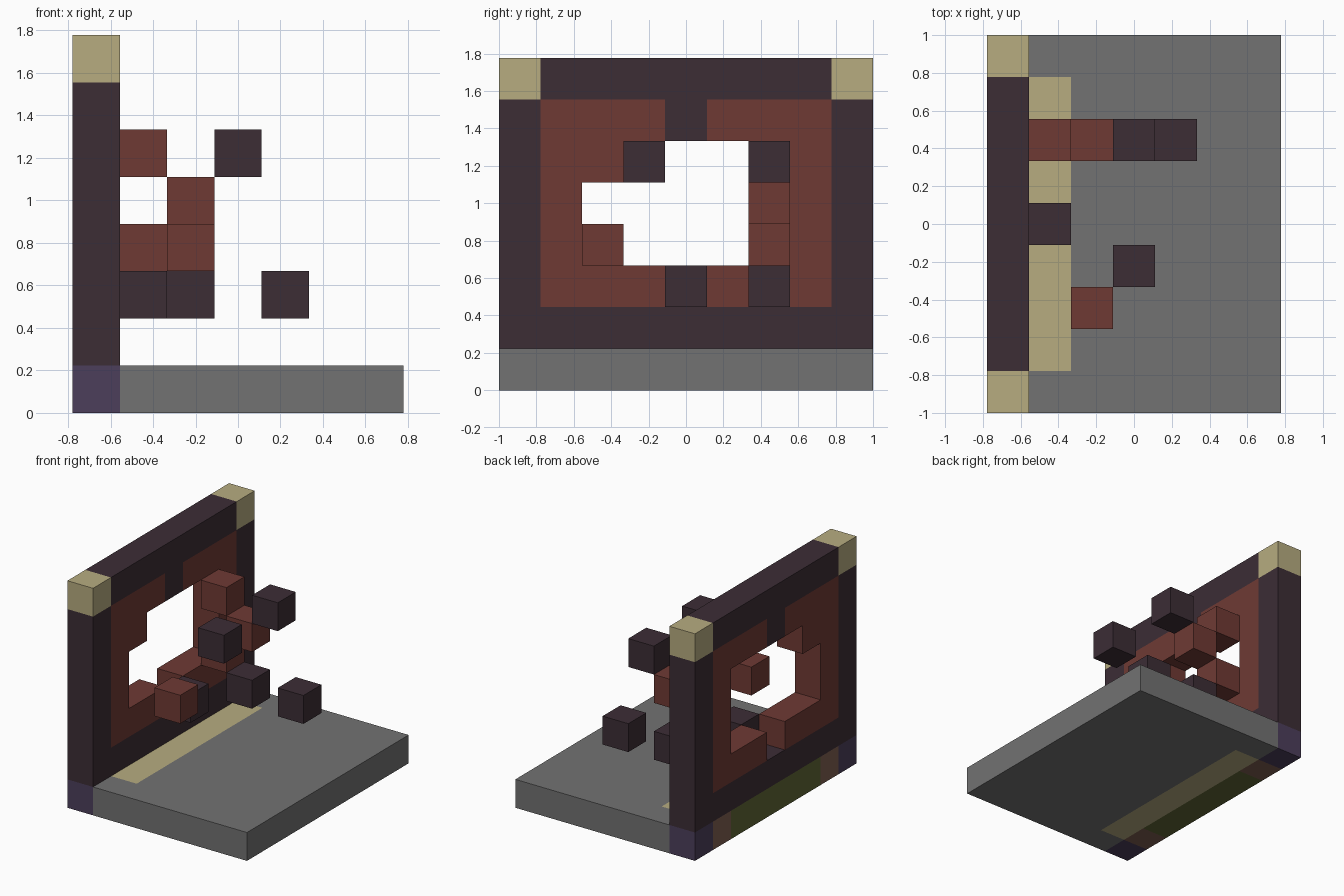
import bpy
import bmesh
from mathutils import Matrix, Vector

cube = bpy.data.objects.get("Cube")
if cube:
    bpy.data.objects.remove(cube, do_unlink=True)

U = 2 / 9                            # edge of one block
ORIGIN = Vector((-3.5, -4.5, 0))     # corner of the block grid


def linear(c):
    c /= 255
    return c / 12.92 if c <= 0.04045 else ((c + 0.055) / 1.055) ** 2.4


def material(name, *rgb):
    m = bpy.data.materials.new(name)
    m.use_nodes = True
    color = (*[linear(c) for c in rgb], 1)
    m.diffuse_color = color
    bsdf = m.node_tree.nodes["Principled BSDF"]
    bsdf.inputs["Base Color"].default_value = color
    bsdf.inputs["Roughness"].default_value = 0.9
    return m


DARK = material("dark stone", 60, 45, 53)
RED = material("red brick", 111, 58, 52)
SAND = material("sand", 183, 172, 128)
GRAY = material("gray stone", 114, 114, 114)
PURPLE = material("purple corner", 76, 62, 91)
BROWN = material("brown", 126, 94, 80)
GREEN = material("green", 95, 102, 52)


def blocks(name, cells):
    """Join grid blocks {(x, y, z): material} into one shell without inner faces."""
    mats = list(dict.fromkeys(cells.values()))
    bm = bmesh.new()
    for cell, mat in cells.items():
        center = (Vector(cell) + ORIGIN + Vector((0.5, 0.5, 0.5))) * U
        made = bmesh.ops.create_cube(bm, size=U, matrix=Matrix.Translation(center))
        for f in {f for v in made["verts"] for f in v.link_faces}:
            f.material_index = mats.index(mat)
            step = tuple(round(a) for a in (f.calc_center_median() - center) * 2 / U)
            if tuple(a + b for a, b in zip(cell, step)) in cells:
                bm.faces.remove(f)
    bmesh.ops.remove_doubles(bm, verts=bm.verts, dist=0.001)
    bmesh.ops.dissolve_limit(bm, angle_limit=0.01, verts=bm.verts, edges=bm.edges,
                             delimit={'MATERIAL'})
    me = bpy.data.meshes.new(name)
    bm.to_mesh(me)
    bm.free()
    for m in mats:
        me.materials.append(m)
    bpy.context.collection.objects.link(bpy.data.objects.new(name, me))


# Broken opening: y ranges missing from the brick panel, by row
opening = {2: range(4, 5), 3: range(2, 7), 4: range(2, 7), 5: range(3, 7)}


def wall_material(y, z):
    side, rim = y in (0, 8), z in (1, 7)
    if z == 0:
        return PURPLE if side else BROWN if y in (1, 7) else GREEN
    if side and z == 7:
        return SAND
    if side or rim or (y, z) == (4, 6):
        return DARK
    return RED


# Slab, sand strip and wall share one shell
structure = {}
for y in range(9):
    for x in range(1, 7):
        structure[x, y, 0] = SAND if x == 1 and 0 < y < 8 else GRAY
    for z in range(8):
        if y not in opening.get(z, ()):
            structure[0, y, z] = wall_material(y, z)
blocks("slab_and_wall", structure)

# Loose blocks thrown out of the wall
loose_red = [(1, 6, 5), (1, 6, 3), (2, 6, 4), (2, 2, 3)]
loose_dark = [(3, 6, 5), (3, 3, 5), (4, 6, 2), (2, 6, 2), (1, 4, 2)]
for label, mat, cells in (("red", RED, loose_red), ("dark", DARK, loose_dark)):
    for i, cell in enumerate(cells, 1):
        blocks(f"loose_{label}_block_{i}", {cell: mat})
